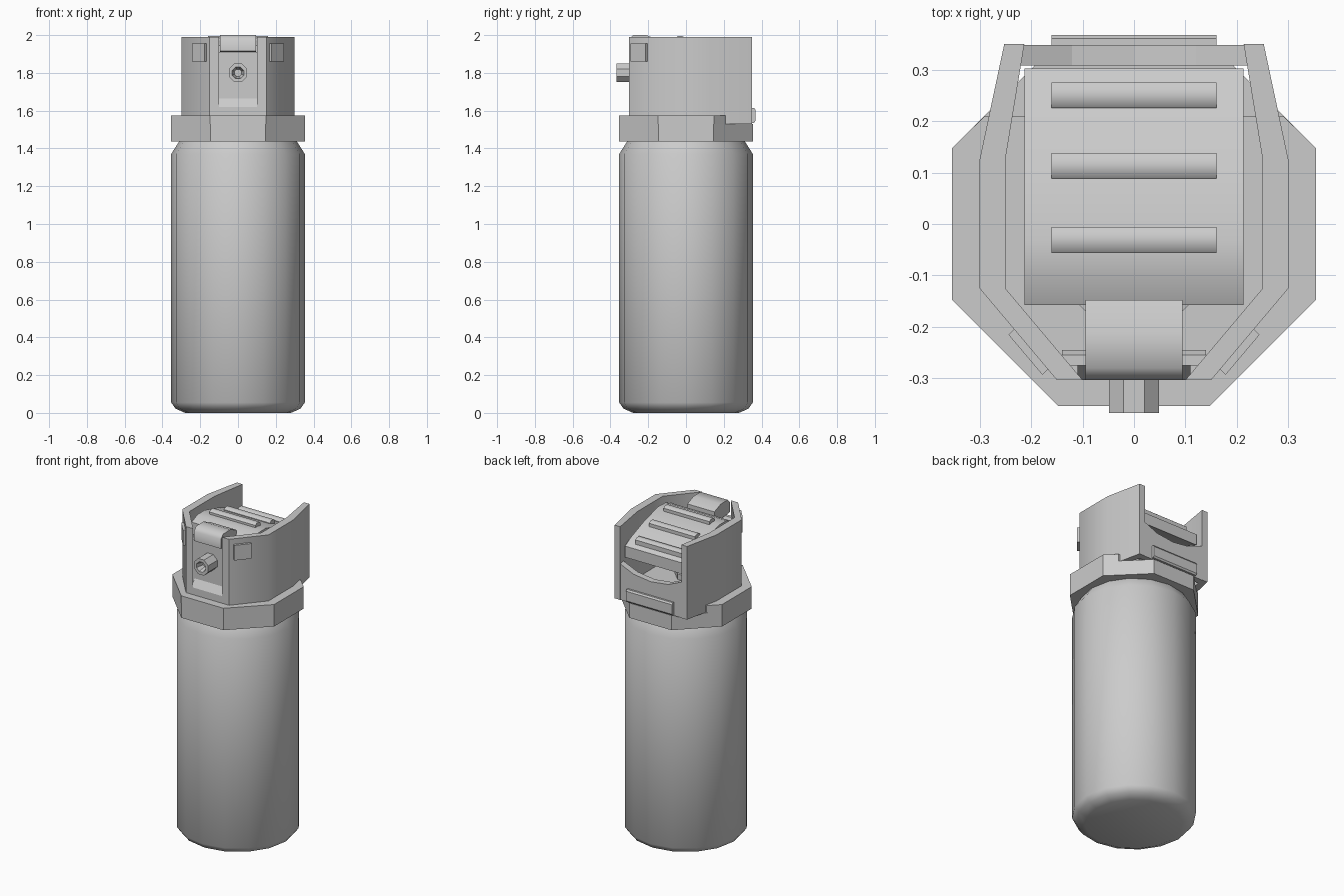
import bpy, bmesh, math
from mathutils import Matrix

cube = bpy.data.objects.get("Cube")
if cube:
    bpy.data.objects.remove(cube, do_unlink=True)

grey = bpy.data.materials.new("plain grey")
grey.use_nodes = True
GREY = (0.6, 0.6, 0.6, 1)
grey.diffuse_color = GREY
grey.node_tree.nodes["Principled BSDF"].inputs["Base Color"].default_value = GREY


def finish(name, bm, smooth=None, bevel=0):
    bmesh.ops.recalc_face_normals(bm, faces=bm.faces)
    mesh = bpy.data.meshes.new(name)
    bm.to_mesh(mesh)
    bm.free()
    mesh.materials.append(grey)
    ob = bpy.data.objects.new(name, mesh)
    bpy.context.collection.objects.link(ob)
    if bevel:
        mod = ob.modifiers.new("Bevel", "BEVEL")
        mod.width, mod.segments = bevel, 2
    if smooth:
        bpy.ops.object.select_all(action="DESELECT")
        ob.select_set(True)
        bpy.context.view_layer.objects.active = ob
        bpy.ops.object.shade_smooth_by_angle(angle=math.radians(smooth))
    return ob


def prism(name, outline, lo, hi, axis="z", **kw):
    """Extrude an outline: (x, y) along z, or (y, z) along x, or (x, z) along y."""
    place = {"z": lambda a, b, t: (a, b, t),
             "x": lambda a, b, t: (t, a, b),
             "y": lambda a, b, t: (a, t, b)}[axis]
    bm = bmesh.new()
    ends = [[bm.verts.new(place(a, b, t)) for a, b in outline] for t in (lo, hi)]
    n = len(outline)
    bm.faces.new(ends[0])
    bm.faces.new(ends[1])
    for i in range(n):
        j = (i + 1) % n
        bm.faces.new((ends[0][i], ends[0][j], ends[1][j], ends[1][i]))
    return finish(name, bm, **kw)


def lathe(name, profile, sides, turn=0, matrix=Matrix(), smooth=40):
    """Spin (radius, height) points about z; both ends are capped."""
    bm = bmesh.new()
    rings = []
    for r, z in profile:
        angles = [math.tau * (i + turn) / sides for i in range(sides)]
        rings.append([bm.verts.new((r * math.cos(a), r * math.sin(a), z)) for a in angles])
    for low, high in zip(rings, rings[1:]):
        for i in range(sides):
            j = (i + 1) % sides
            bm.faces.new((low[i], low[j], high[j], high[i]))
    bm.faces.new(rings[0])
    bm.faces.new(rings[-1])
    bm.transform(matrix)
    return finish(name, bm, smooth=smooth)


# Canister
lathe("canister", [(0.28, 0), (0.33, 0.022), (0.354, 0.055), (0.354, 1.37), (0.31, 1.44)], 16)

# Collar, lowered at the back
A, B = 0.354, 0.147
lathe("collar", [(A / math.cos(math.pi / 8), 1.437), (A / math.cos(math.pi / 8), 1.53)],
      8, turn=0.5, smooth=None)
half = [(B, -A), (A, -B), (A, B), (0.29, 0.21)]
prism("collar_step", half + [(-x, y) for x, y in reversed(half)], 1.53, 1.575)

# Side guards of the head, with a raised tab on each front slant
wall = [(0.252, 0.35), (0.30, 0.125), (0.30, -0.125), (0.15, -0.303),
        (0.10, -0.303), (0.25, -0.125), (0.25, 0.125), (0.213, 0.35)]
tab = [(0.244, -0.215), (0.178, -0.293), (0.165, -0.28), (0.23, -0.202)]
for side, s in (("left", 1), ("right", -1)):
    prism(side + "_guard", [(s * x, y) for x, y in wall], 1.53, 1.99, smooth=45)
    prism(side + "_tab", [(s * x, y) for x, y in tab], 1.86, 1.955)

# Front panel and sloping lip
prism("front_panel", [(-0.245, 1.57), (-0.245, 1.89), (-0.255, 1.91),
                      (-0.275, 1.91), (-0.275, 1.57)], -0.14, 0.14, "x")
prism("front_lip", [(-0.303, 1.56), (-0.303, 1.62), (-0.275, 1.665), (-0.26, 1.56)],
      -0.11, 0.11, "x")

# Nozzle with a hollow mouth, pointing forward
forward = Matrix.Translation((0, 0, 1.8)) @ Matrix.Rotation(math.pi / 2, 4, "X")
lathe("nozzle", [(0.053, 0.26), (0.053, 0.367), (0.033, 0.367), (0.02, 0.32)],
      8, turn=0.5, matrix=forward)

# Valve stem under the trigger
lathe("valve_stem", [(0.125, 1.56), (0.125, 1.61), (0.08, 1.62), (0.08, 1.64), (0.125, 1.65),
                     (0.125, 1.69), (0.07, 1.70), (0.07, 1.90)],
      8, turn=0.5, matrix=Matrix.Translation((0, -0.1, 0)))

# Trigger plate sloping down to the back, with grip ribs
prism("trigger", [(-0.157, 1.87), (-0.157, 1.945), (-0.10, 1.97), (-0.03, 1.972), (0.11, 1.935),
                  (0.25, 1.88), (0.302, 1.85), (0.302, 1.78), (0.25, 1.80), (0.0, 1.88)],
      -0.213, 0.213, "x", smooth=35)
for i, (y, z) in enumerate(((-0.031, 1.995), (0.113, 1.955), (0.25, 1.903))):
    prism(f"grip_rib_{i + 1}", [(y - 0.025, z - 0.05), (y - 0.025, z - 0.01), (y - 0.012, z),
                                (y + 0.012, z), (y + 0.025, z - 0.01), (y + 0.025, z - 0.06)],
          -0.16, 0.16, "x", smooth=50)

# Hood over the nozzle
prism("trigger_hood", [(-0.303, 1.915), (-0.303, 1.975), (-0.28, 2.0), (-0.21, 2.0),
                       (-0.148, 1.975), (-0.148, 1.90)], -0.094, 0.094, "x", smooth=50)

# Back plate with a dipped top edge, and the latch bar below it
prism("back_plate", [(-0.225, 1.53), (0.225, 1.53), (0.225, 1.76), (0.12, 1.715),
                     (0, 1.70), (-0.12, 1.715), (-0.225, 1.76)], 0.308, 0.348, "y")
prism("latch_bar", [(0.33, 1.535), (0.36, 1.535), (0.367, 1.545), (0.367, 1.605),
                    (0.36, 1.615), (0.33, 1.615)], -0.16, 0.16, "x")
